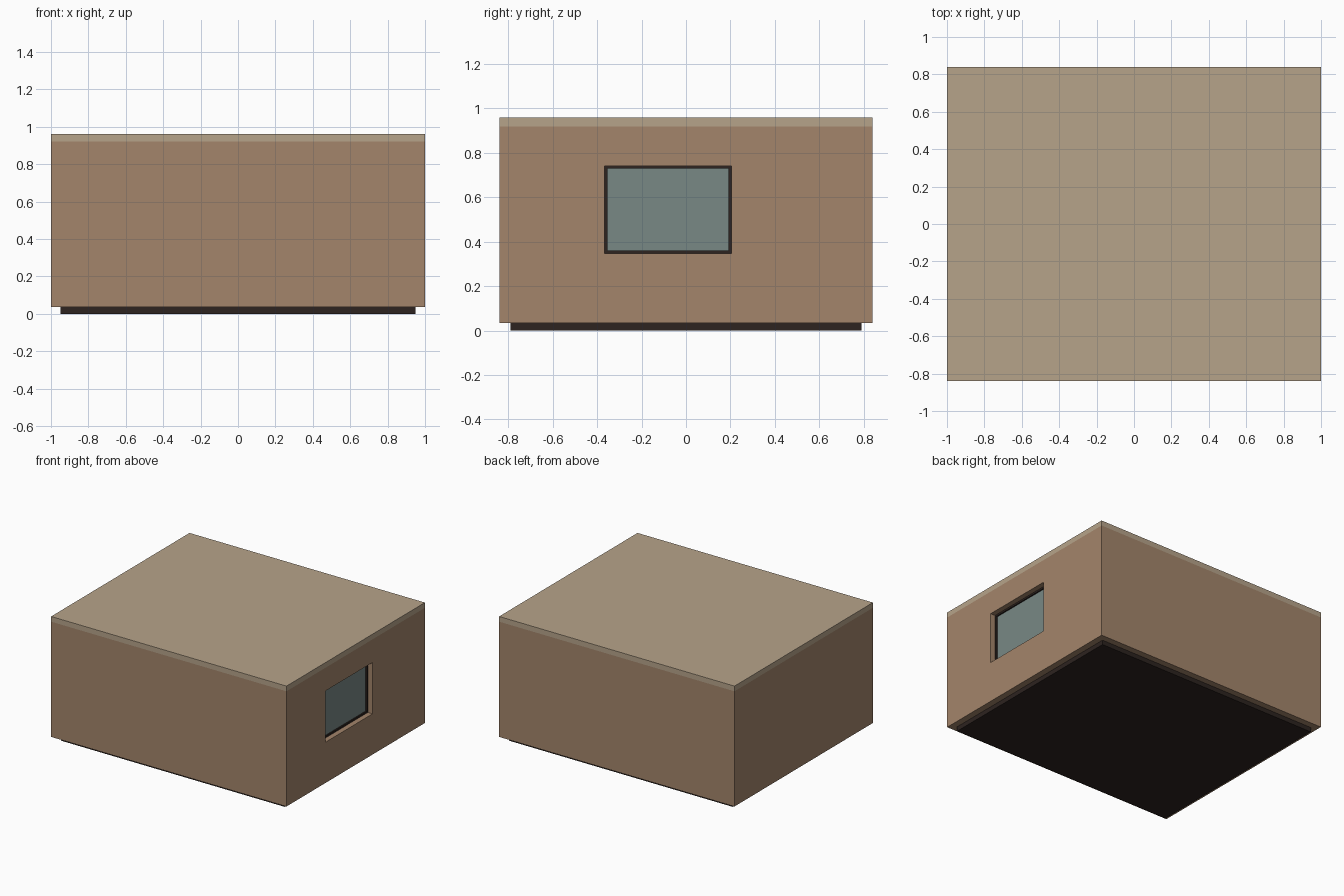
import bpy

if "Cube" in bpy.data.objects:
    bpy.data.objects.remove(bpy.data.objects["Cube"])

def material(name, rgb):
    m = bpy.data.materials.new(name)
    m.diffuse_color = (*rgb, 1)
    m.use_nodes = True
    m.node_tree.nodes["Principled BSDF"].inputs["Base Color"].default_value = m.diffuse_color
    return m

WALL = material("wall_clay", (0.37, 0.235, 0.147))
ROOF = material("roof_sand", (0.47, 0.37, 0.255))
DARK = material("dark_trim", (0.026, 0.017, 0.014))
GLASS = material("glass_grey", (0.19, 0.246, 0.235))

def box(name, x, y, z, mat=None):
    """Box from (min, max) ranges on each axis."""
    bpy.ops.mesh.primitive_cube_add(size=1, location=[sum(r) / 2 for r in (x, y, z)])
    ob = bpy.context.object
    ob.name = name
    ob.scale = [r[1] - r[0] for r in (x, y, z)]
    bpy.ops.object.transform_apply(location=False, rotation=False, scale=True)
    if mat:
        ob.data.materials.append(mat)
    return ob

def cut(target, cutter):
    mod = target.modifiers.new(cutter.name, 'BOOLEAN')
    mod.operation = 'DIFFERENCE'
    mod.solver = 'EXACT'
    mod.object = cutter
    cutter.hide_render = True
    cutter.hide_set(True)

# Inset plinth and flush roof slab
box("plinth", (-0.95, 0.95), (-0.79, 0.79), (0, 0.035), DARK)
box("roof_slab", (-1, 1), (-0.84, 0.84), (0.92, 0.96), ROOF)

# Hollow wall shell with a window opening in the right side
Y0, Y1, Z0, Z1 = -0.367, 0.205, 0.348, 0.742
walls = box("walls", (-1, 1), (-0.84, 0.84), (0.035, 0.92), WALL)
cut(walls, box("room_cutter", (-0.92, 0.92), (-0.76, 0.76), (0.08, 1.0)))
cut(walls, box("window_cutter", (0.85, 1.1), (Y0, Y1), (Z0, Z1)))

# Recessed window: thin dark frame around a pane
T, FX = 0.013, (0.93, 0.96)
box("window_frame_bottom", FX, (Y0, Y1), (Z0, Z0 + T), DARK)
box("window_frame_top", FX, (Y0, Y1), (Z1 - T, Z1), DARK)
box("window_frame_front", FX, (Y0, Y0 + T), (Z0 + T, Z1 - T), DARK)
box("window_frame_back", FX, (Y1 - T, Y1), (Z0 + T, Z1 - T), DARK)
box("window_pane", (0.935, 0.95), (Y0 + T, Y1 - T), (Z0 + T, Z1 - T), GLASS)
